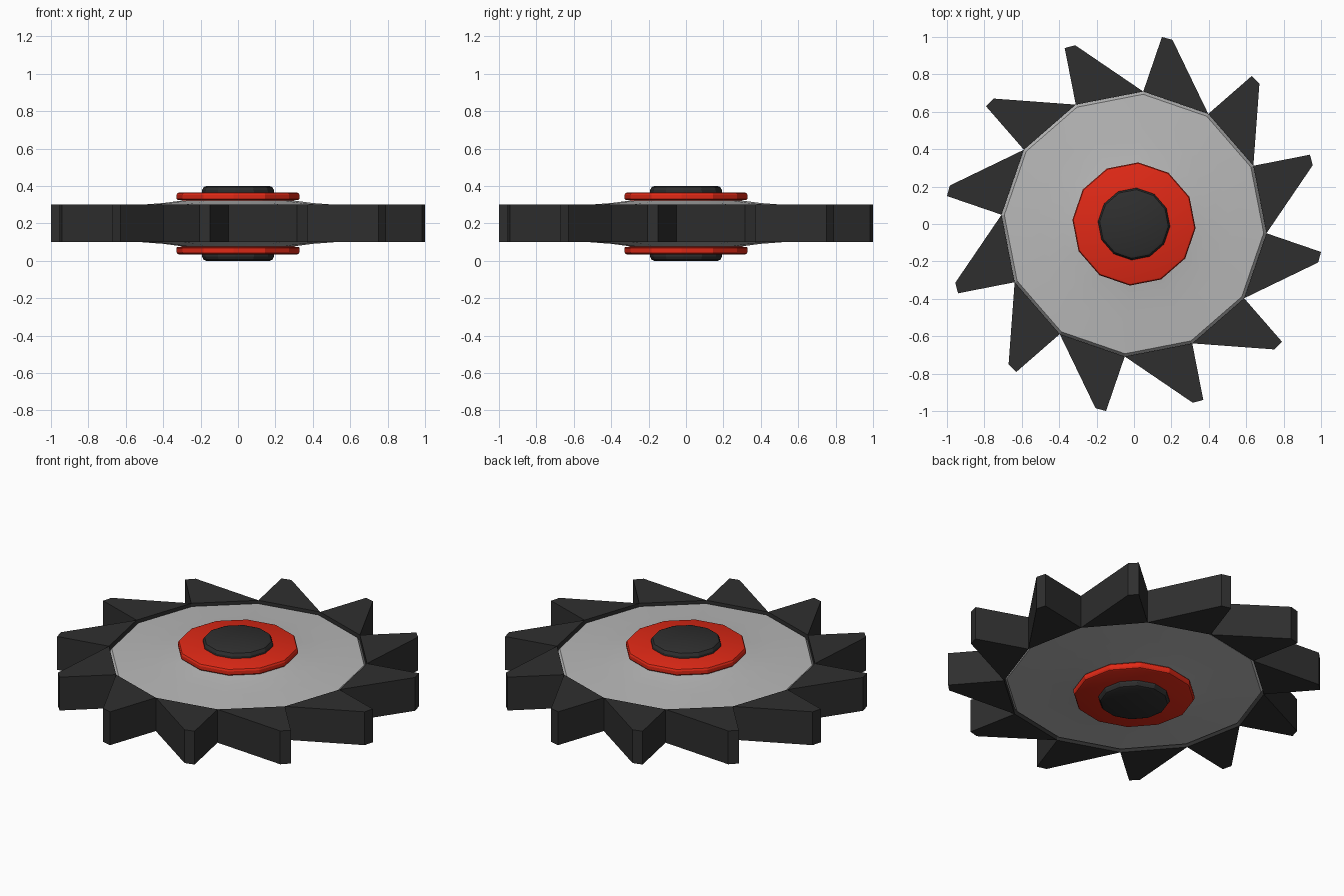
import bpy, bmesh, math

if "Cube" in bpy.data.objects:
    bpy.data.objects.remove(bpy.data.objects["Cube"])

SIDES = 12
STEP = 2 * math.pi / SIDES
OFFSET = math.radians(-4)
MID = 0.2  # height of the mirror plane


def colour(name, rgb):
    m = bpy.data.materials.new(name)
    m.diffuse_color = (*rgb, 1)
    m.use_nodes = True
    m.node_tree.nodes["Principled BSDF"].inputs["Base Color"].default_value = m.diffuse_color
    return m


def finish(bm, name, mat=None, smooth=False):
    bmesh.ops.recalc_face_normals(bm, faces=bm.faces)
    me = bpy.data.meshes.new(name)
    bm.to_mesh(me)
    bm.free()
    ob = bpy.data.objects.new(name, me)
    bpy.context.collection.objects.link(ob)
    if mat:
        me.materials.append(mat)
    if smooth:
        bpy.ops.object.select_all(action='DESELECT')
        ob.select_set(True)
        bpy.context.view_layer.objects.active = ob
        bpy.ops.object.shade_smooth_by_angle(angle=math.radians(25))
    return ob


def lathe(name, half, mat=None, smooth=False):
    """Spin an upper (radius, z) half profile, mirrored about MID, into a capped solid."""
    profile = half + [(r, 2 * MID - z) for r, z in reversed(half)]
    bm = bmesh.new()
    rings = [[bm.verts.new((r * math.cos(OFFSET + i * STEP), r * math.sin(OFFSET + i * STEP), z))
              for i in range(SIDES)] for r, z in profile]
    for a, b in zip(rings, rings[1:]):
        for i in range(SIDES):
            j = (i + 1) % SIDES
            bm.faces.new((a[i], a[j], b[j], b[i]))
    bm.faces.new(rings[0])
    bm.faces.new(rings[-1])
    return finish(bm, name, mat, smooth)


black = colour("black", (0.028, 0.028, 0.028))
red = colour("red", (0.75, 0.022, 0.008))
grey = colour("grey", (0.48, 0.48, 0.48))

# Dished blade disc with a bevelled rim
lathe("disc", [(0.25, 0.33), (0.31, 0.321), (0.40, 0.309), (0.52, 0.30), (0.695, 0.288),
               (0.71, 0.265)], grey, True)

# Hub flange and axle cap, both showing on each face
lathe("hub_flange", [(0.315, 0.366), (0.325, 0.362), (0.33, 0.352), (0.33, 0.332),
                     (0.325, 0.326), (0.30, 0.324)], red, True)
lathe("axle_cap", [(0.17, 0.40), (0.184, 0.394), (0.193, 0.378), (0.193, 0.36)], black, True)

# Raked saw teeth: one outline repeated around the rim
bm = bmesh.new()
outline = [(0.71, 86), (1.011, 81.5), (1.006, 78.2), (0.71, 56)]
for k in range(SIDES):
    low, high = [[bm.verts.new((r * math.cos(math.radians(a) + k * STEP),
                                r * math.sin(math.radians(a) + k * STEP), z))
                  for r, a in outline] for z in (0.1, 0.3)]
    bm.faces.new(low)
    bm.faces.new(high)
    for i in range(4):
        j = (i + 1) % 4
        bm.faces.new((low[i], low[j], high[j], high[i]))
finish(bm, "saw_teeth", black)
